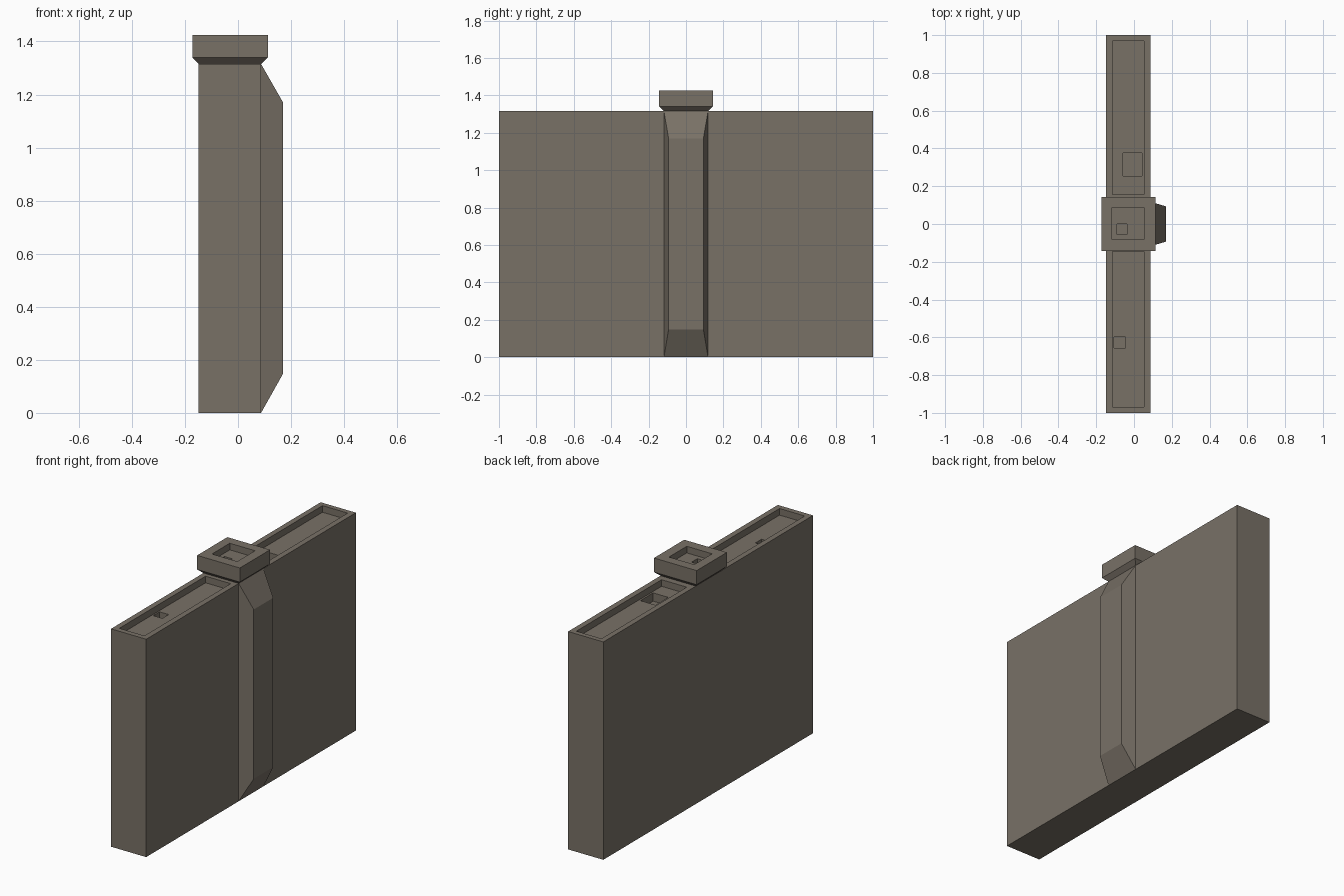
import bpy, bmesh

if "Cube" in bpy.data.objects:
    bpy.data.objects.remove(bpy.data.objects["Cube"])

stone = bpy.data.materials.new("grey_brown_stone")
stone.diffuse_color = (0.190, 0.165, 0.134, 1)
stone.use_nodes = True
stone.node_tree.nodes["Principled BSDF"].inputs["Base Color"].default_value = stone.diffuse_color


def loft(name, rings):
    """Closed solid through a list of four-point rings."""
    bm = bmesh.new()
    loops = [[bm.verts.new(p) for p in ring] for ring in rings]
    bm.faces.new(loops[0])
    bm.faces.new(loops[-1])
    for a, b in zip(loops, loops[1:]):
        for i in range(4):
            j = (i + 1) % 4
            bm.faces.new((a[i], a[j], b[j], b[i]))
    bmesh.ops.recalc_face_normals(bm, faces=bm.faces)
    mesh = bpy.data.meshes.new(name)
    bm.to_mesh(mesh)
    bm.free()
    mesh.materials.append(stone)
    obj = bpy.data.objects.new(name, mesh)
    bpy.context.collection.objects.link(obj)
    return obj


def flat(x0, x1, y0, y1, z):
    return [(x0, y0, z), (x1, y0, z), (x1, y1, z), (x0, y1, z)]


def upright(x, y, z0, z1):
    return [(x, -y, z0), (x, y, z0), (x, y, z1), (x, -y, z1)]


def carve(obj, x0, x1, y0, y1, floor, top):
    """Cut a rectangular pocket down to the given floor height."""
    cutter = loft("cutter", [flat(x0, x1, y0, y1, floor), flat(x0, x1, y0, y1, top)])
    cutter.hide_render = True
    mod = obj.modifiers.new("pocket", 'BOOLEAN')
    mod.operation = 'DIFFERENCE'
    mod.solver = 'EXACT'
    mod.object = cutter
    bpy.context.view_layer.objects.active = obj
    bpy.ops.object.modifier_apply(modifier=mod.name)
    bpy.data.objects.remove(cutter, do_unlink=True)


TOP = 1.315
CAP = 1.425

# Wall slab with two long sunken walkways and a pit in each
wall = loft("wall", [flat(-0.148, 0.087, -1, 1, 0), flat(-0.148, 0.087, -1, 1, TOP)])
carve(wall, -0.115, 0.053, 0.157, 0.97, TOP - 0.04, TOP + 0.1)
carve(wall, -0.115, 0.053, -0.968, -0.145, TOP - 0.04, TOP + 0.1)
carve(wall, -0.058, 0.042, 0.253, 0.375, TOP - 0.09, TOP + 0.11)
carve(wall, -0.106, -0.045, -0.657, -0.597, TOP - 0.08, TOP + 0.11)

# Buttress on one side, tapered all round
loft("buttress", [upright(0.087, 0.118, 0, TOP), upright(0.17, 0.093, 0.148, 1.17)])

# Cap block with flared underside, sunken top and small pit
cap = loft("cap", [flat(-0.148, 0.087, -0.118, 0.118, TOP),
                   flat(-0.172, 0.113, -0.144, 0.144, 1.34),
                   flat(-0.172, 0.113, -0.144, 0.144, CAP)])
carve(cap, -0.116, 0.053, -0.083, 0.087, CAP - 0.04, CAP + 0.1)
carve(cap, -0.09, -0.037, -0.055, 0.0, CAP - 0.075, CAP + 0.11)
